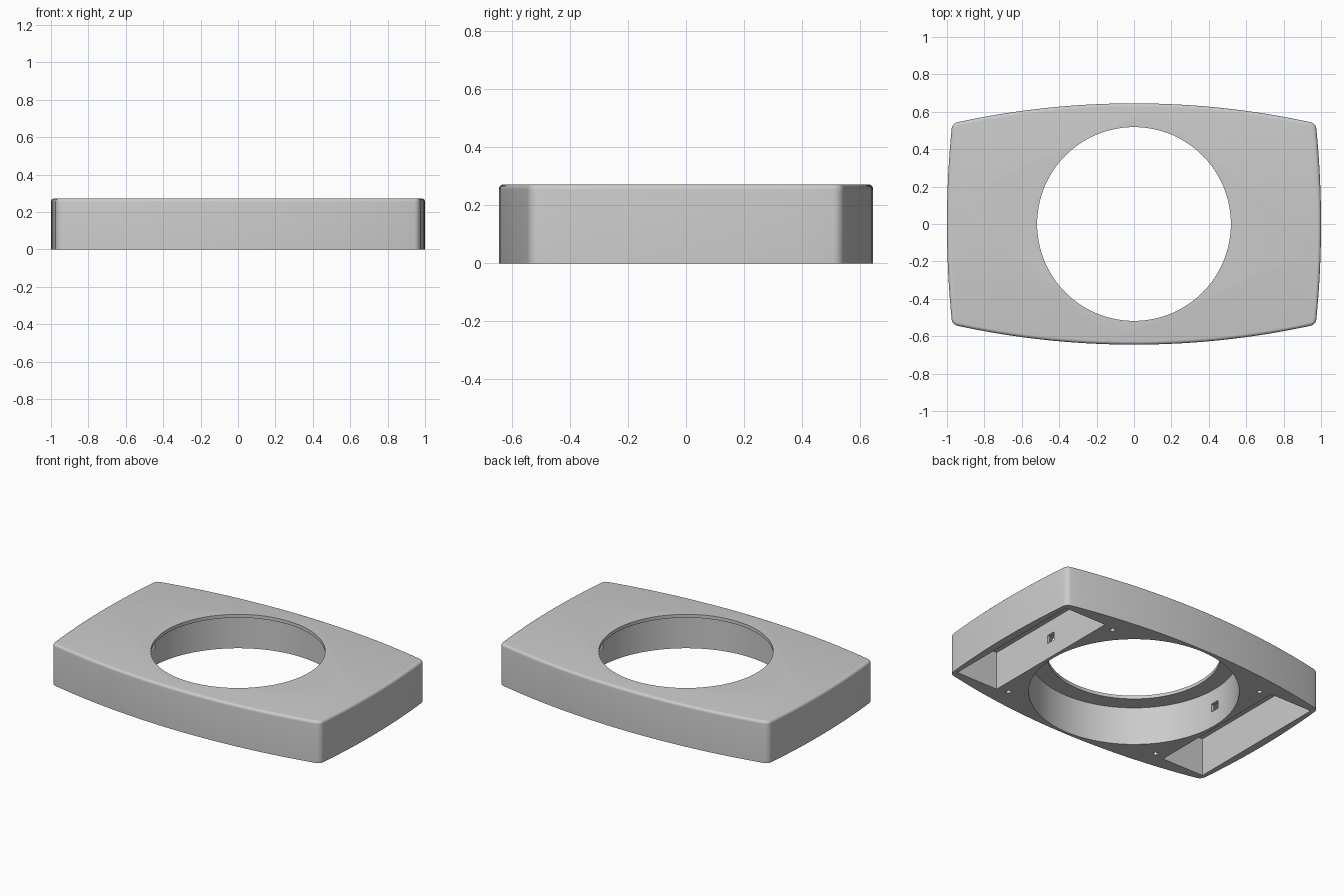
import bpy, bmesh, math
from mathutils import Matrix

if "Cube" in bpy.data.objects:
    bpy.data.objects.remove(bpy.data.objects["Cube"])

HALF_X, HALF_Y, HEIGHT = 1.0, 0.645, 0.272
R_LONG, R_END = 4.47, 5.2        # radii of the bowed long and end walls
R_CORNER, R_EDGE = 0.04, 0.018   # upright corner and top edge rounding

# Centre of the corner rounding, tangent to both bowed walls
cx, cy = 0.9, 0.5
for _ in range(40):
    cy = HALF_Y - R_LONG + math.sqrt((R_LONG - R_CORNER) ** 2 - cx ** 2)
    cx = HALF_X - R_END + math.sqrt((R_END - R_CORNER) ** 2 - cy ** 2)
A_END = math.atan2(cy, cx - (HALF_X - R_END))
A_LONG = math.atan2(cy - (HALF_Y - R_LONG), cx)


def outline(d):
    """Bowed rectangle, inset by d, counter-clockwise."""
    quarter = []
    for ox, oy, r, a, b, n in (
            (HALF_X - R_END, 0, R_END, 0, A_END, 8),
            (cx, cy, R_CORNER, A_END, A_LONG, 8),
            (0, HALF_Y - R_LONG, R_LONG, A_LONG, math.pi / 2, 16)):
        for i in range(n):
            t = a + (b - a) * i / n
            quarter.append((ox + (r - d) * math.cos(t), oy + (r - d) * math.sin(t)))
    quarter.append((0, HALF_Y - d))
    left = [(-x, y) for x, y in reversed(quarter[:-1])]
    upper = quarter + left
    return upper + [(-x, -y) for x, y in upper[1:-1]]


def add_object(name, bm):
    bmesh.ops.recalc_face_normals(bm, faces=bm.faces)
    mesh = bpy.data.meshes.new(name)
    bm.to_mesh(mesh)
    bm.free()
    ob = bpy.data.objects.new(name, mesh)
    bpy.context.collection.objects.link(ob)
    return ob


def cylinder(name, x, y, r, z0, z1, n):
    bm = bmesh.new()
    bmesh.ops.create_cone(bm, cap_ends=True, segments=n, radius1=r, radius2=r, depth=z1 - z0,
                          matrix=Matrix.Translation((x, y, (z0 + z1) / 2)))
    return add_object(name, bm)


def box(name, x0, x1, y, z0, z1):
    bm = bmesh.new()
    bmesh.ops.create_cube(bm, size=1, matrix=Matrix.Translation(((x0 + x1) / 2, 0, (z0 + z1) / 2))
                          @ Matrix.Diagonal((x1 - x0, 2 * y, z1 - z0, 1)))
    return add_object(name, bm)


# Housing: lofted rings with a rounded top edge
bm = bmesh.new()
levels = [(0, 0)]
for i in range(6):
    t = math.pi / 2 * i / 5
    levels.append((R_EDGE * (1 - math.cos(t)), HEIGHT - R_EDGE * (1 - math.sin(t))))
rings = [[bm.verts.new((x, y, z)) for x, y in outline(d)] for d, z in levels]
for lo, hi in zip(rings, rings[1:]):
    for i in range(len(lo)):
        j = (i + 1) % len(lo)
        bm.faces.new((lo[i], lo[j], hi[j], hi[i]))
bm.faces.new(rings[0])
bm.faces.new(rings[-1])
housing = add_object("housing", bm)

# Cutters: wide bore under a thin lip, end pockets, cable slots, screw holes
cutters = [cylinder("bore_cutter", 0, 0, 0.625, -0.1, 0.25, 128),
           cylinder("opening_cutter", 0, 0, 0.518, 0.1, 0.4, 128)]
for s in (-1, 1):
    a, b = sorted((s * 0.645, s * 0.95))
    cutters.append(box("pocket_cutter", a, b, 0.5, -0.1, 0.25))
    a, b = sorted((s * 0.55, s * 0.8))
    cutters.append(box("slot_cutter", a, b, 0.03, 0.105, 0.16))
    for t in (-1, 1):
        cutters.append(cylinder("screw_cutter", s * 0.57, t * 0.48, 0.016, -0.1, 0.12, 20))

bpy.context.view_layer.objects.active = housing
housing.select_set(True)
for c in cutters:
    m = housing.modifiers.new("cut", 'BOOLEAN')
    m.operation, m.solver, m.object = 'DIFFERENCE', 'EXACT', c
    bpy.ops.object.modifier_apply(modifier=m.name)
    bpy.data.objects.remove(c)

# Plain grey finish
grey = bpy.data.materials.new("light_grey")
grey.diffuse_color = (0.6, 0.6, 0.6, 1)
grey.use_nodes = True
grey.node_tree.nodes["Principled BSDF"].inputs["Base Color"].default_value = grey.diffuse_color
housing.data.materials.clear()
housing.data.materials.append(grey)
bpy.ops.object.select_all(action='DESELECT')
housing.select_set(True)
bpy.ops.object.shade_smooth_by_angle(angle=math.radians(30))
